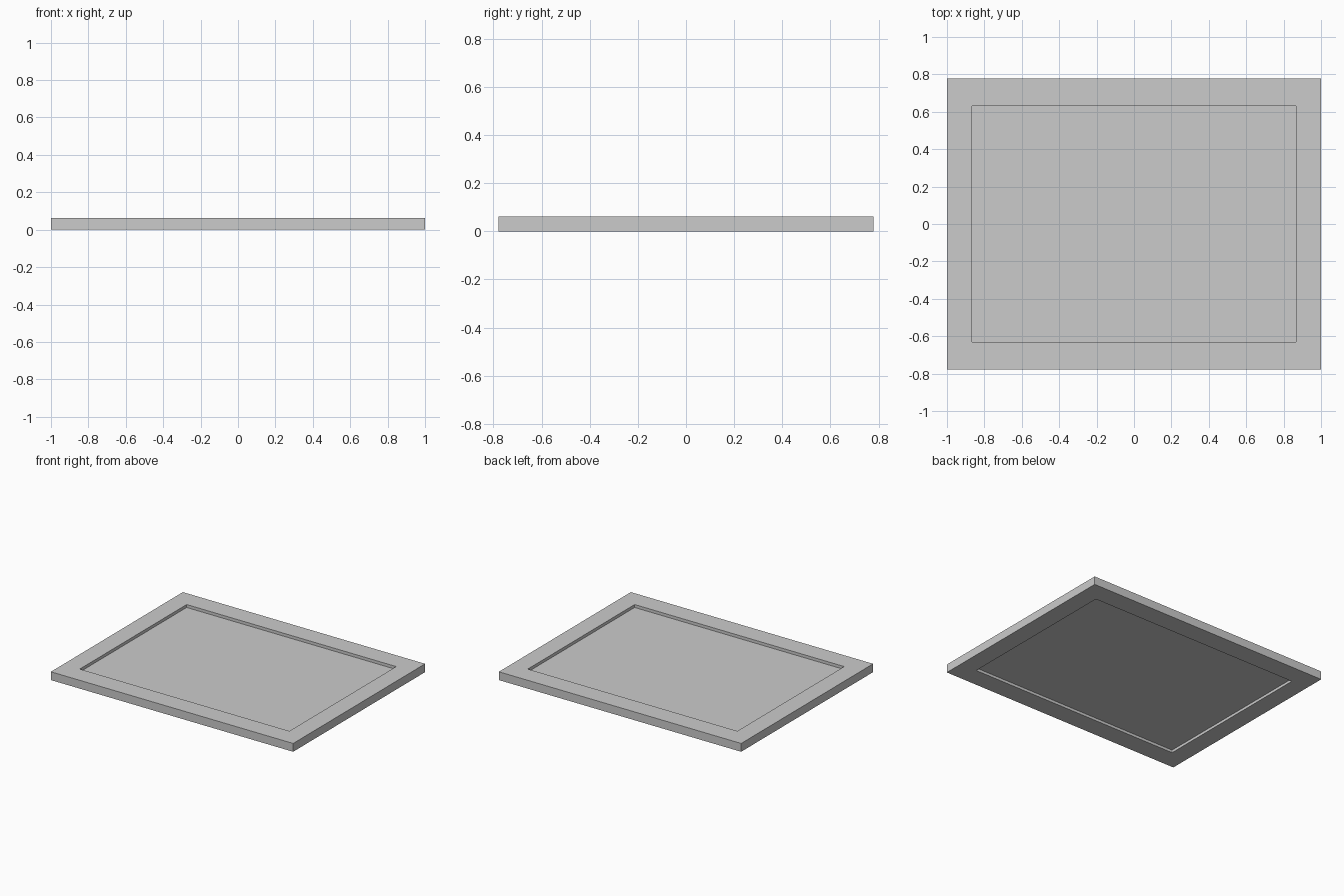
import bpy, bmesh

if "Cube" in bpy.data.objects:
    bpy.data.objects.remove(bpy.data.objects["Cube"])

OUTER = (1.0, 0.778)    # half sizes of the frame
INNER = (0.865, 0.63)   # half sizes of the opening
HEIGHT = 0.062


def make_object(name, bm):
    bmesh.ops.recalc_face_normals(bm, faces=bm.faces)
    mesh = bpy.data.meshes.new(name)
    bm.to_mesh(mesh)
    bm.free()
    obj = bpy.data.objects.new(name, mesh)
    bpy.context.collection.objects.link(obj)
    return obj


def rect_loop(bm, half, z):
    hx, hy = half
    return [bm.verts.new((sx * hx, sy * hy, z))
            for sx, sy in ((-1, -1), (1, -1), (1, 1), (-1, 1))]


# Rectangular frame: four loops bridged into a closed ring
bm = bmesh.new()
loops = [rect_loop(bm, OUTER, 0), rect_loop(bm, OUTER, HEIGHT),
         rect_loop(bm, INNER, HEIGHT), rect_loop(bm, INNER, 0)]
for a, b in zip(loops, loops[1:] + loops[:1]):
    for i in range(4):
        j = (i + 1) % 4
        bm.faces.new((a[i], a[j], b[j], b[i]))
make_object("frame", bm)

# Thin panel, recessed from both the front and back of the frame
bm = bmesh.new()
bottom, top = rect_loop(bm, INNER, 0.02), rect_loop(bm, INNER, 0.04)
bm.faces.new(bottom)
bm.faces.new(top)
for i in range(4):
    j = (i + 1) % 4
    bm.faces.new((bottom[i], bottom[j], top[j], top[i]))
make_object("panel", bm)
